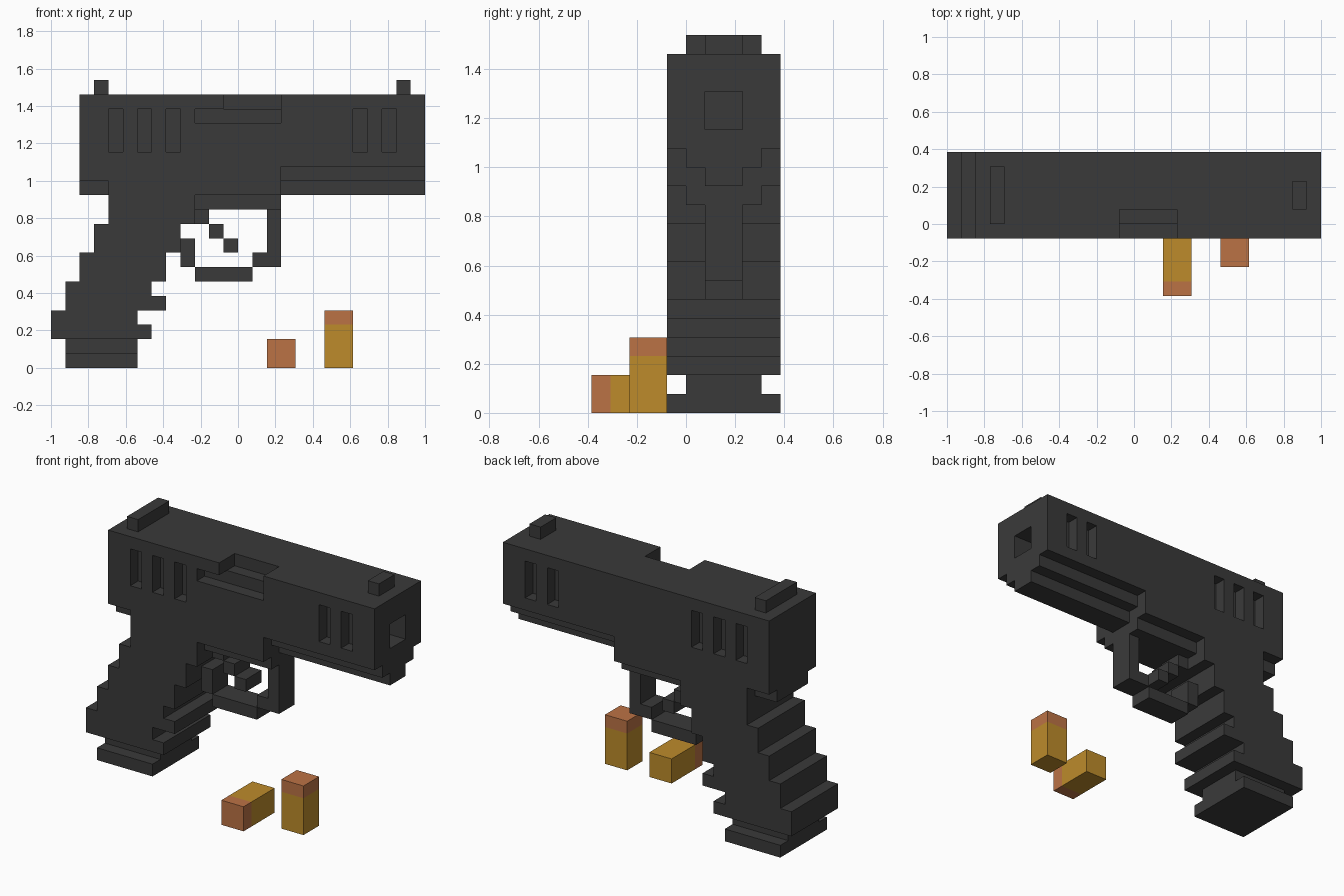
import bpy
import bmesh

if "Cube" in bpy.data.objects:
    bpy.data.objects.remove(bpy.data.objects["Cube"], do_unlink=True)

U = 1 / 13  # one block; every size below is counted in blocks


def material(name, rgb):
    mat = bpy.data.materials.new(name)
    mat.use_nodes = True
    colour = (*rgb, 1)
    mat.diffuse_color = colour
    bsdf = next(n for n in mat.node_tree.nodes if n.type == "BSDF_PRINCIPLED")
    bsdf.inputs["Base Color"].default_value = colour
    return mat


DARK = material("dark_gunmetal", (0.042, 0.042, 0.042))
BRASS = material("brass", (0.51, 0.26, 0.024))
COPPER = material("copper", (0.50, 0.17, 0.06))


def prism(name, outline, y0, y1, mat=DARK):
    """Extrude an outline in the x-z plane from y0 to y1."""
    bm = bmesh.new()
    base = bm.faces.new([bm.verts.new((x * U, y0 * U, z * U)) for x, z in outline])
    out = bmesh.ops.extrude_face_region(bm, geom=[base])
    moved = [v for v in out["geom"] if isinstance(v, bmesh.types.BMVert)]
    bmesh.ops.translate(bm, verts=moved, vec=(0, (y1 - y0) * U, 0))
    bmesh.ops.recalc_face_normals(bm, faces=bm.faces)
    mesh = bpy.data.meshes.new(name)
    bm.to_mesh(mesh)
    bm.free()
    mesh.materials.append(mat)
    obj = bpy.data.objects.new(name, mesh)
    bpy.context.collection.objects.link(obj)
    return obj


def box(name, x, y, z, mat=DARK):
    corners = [(x[0], z[0]), (x[1], z[0]), (x[1], z[1]), (x[0], z[1])]
    return prism(name, corners, y[0], y[1], mat)


def carve(obj, cutters):
    """Cut every cutter out of obj, then discard the cutters."""
    for cutter in cutters:
        cutter.hide_render = True
        mod = obj.modifiers.new("cut", "BOOLEAN")
        mod.operation = "DIFFERENCE"
        mod.solver = "EXACT"
        mod.object = cutter
    graph = bpy.context.evaluated_depsgraph_get()
    mesh = bpy.data.meshes.new_from_object(obj.evaluated_get(graph))
    obj.modifiers.clear()
    obj.data = mesh
    for cutter in cutters:
        bpy.data.objects.remove(cutter, do_unlink=True)


FULL, INNER, CORE = (-1, 5), (0, 4), (1, 3)  # widths across y

# Slide with the frame side below it
slide = prism("slide", [(-11, 13), (-9, 13), (-9, 12), (3, 12), (3, 14),
                        (13, 14), (13, 19), (-11, 19)], *FULL)

# Serration slots on both sides, ejection port and muzzle bore
cutters = [box("slot_cutter", (x, x + 1), y, (15, 18))
           for x in (-9, -7, -5, 8, 10) for y in ((-2, 0), (4, 6))]
cutters += [
    box("port_side_cutter", (-3, 3), (-2, 0), (17, 18)),
    box("port_top_cutter", (-1, 3), (-2, 1), (18, 20)),
    box("bore_cutter", (11, 14), CORE, (15, 17)),
]
carve(slide, cutters)

# Sights
box("rear_sight", (-10, -9), INNER, (19, 20))
box("front_sight", (11, 12), CORE, (19, 20))

# Stepped rails under the slide
box("upper_rail", (3, 13), INNER, (13, 14))
box("lower_rail", (3, 13), CORE, (12, 13))
box("rear_rail", (-11, -9), INNER, (12, 13))

# Grip: stepped rows of (bottom, top, back, front)
rows = [(2, 3, -13, -6), (3, 4, -13, -7), (4, 5, -12, -5), (5, 6, -12, -6),
        (6, 8, -11, -5), (8, 10, -10, -4), (10, 12, -9, -3)]
front = [p for lo, hi, _, x in rows for p in ((x, lo), (x, hi))]
back = [p for lo, hi, x, _ in reversed(rows) for p in ((x, hi), (x, lo))]
prism("grip", front + back, *FULL)

# Magazine
box("magazine_neck", (-12, -7), INNER, (1, 2))
box("magazine_base", (-12, -7), FULL, (0, 1))

# Trigger guard
box("guard_mount", (-3, 3), INNER, (11, 12))
prism("guard_front", [(1, 7), (3, 7), (3, 11), (2, 11), (2, 8), (1, 8)], *CORE)
box("guard_bottom", (-3, 1), CORE, (6, 7))
box("guard_rear", (-4, -3), CORE, (7, 9))

# Trigger, stepping down and forward
for i, name in enumerate(("trigger_root", "trigger_middle", "trigger_tip")):
    box(name, (i - 3, i - 2), CORE, (10 - i, 11 - i))

# Cartridges: one lying, one standing
box("lying_case", (2, 4), (-4, -1), (0, 2), BRASS)
box("lying_bullet", (2, 4), (-5, -4), (0, 2), COPPER)
box("standing_case", (6, 8), (-3, -1), (0, 3), BRASS)
box("standing_bullet", (6, 8), (-3, -1), (3, 4), COPPER)
